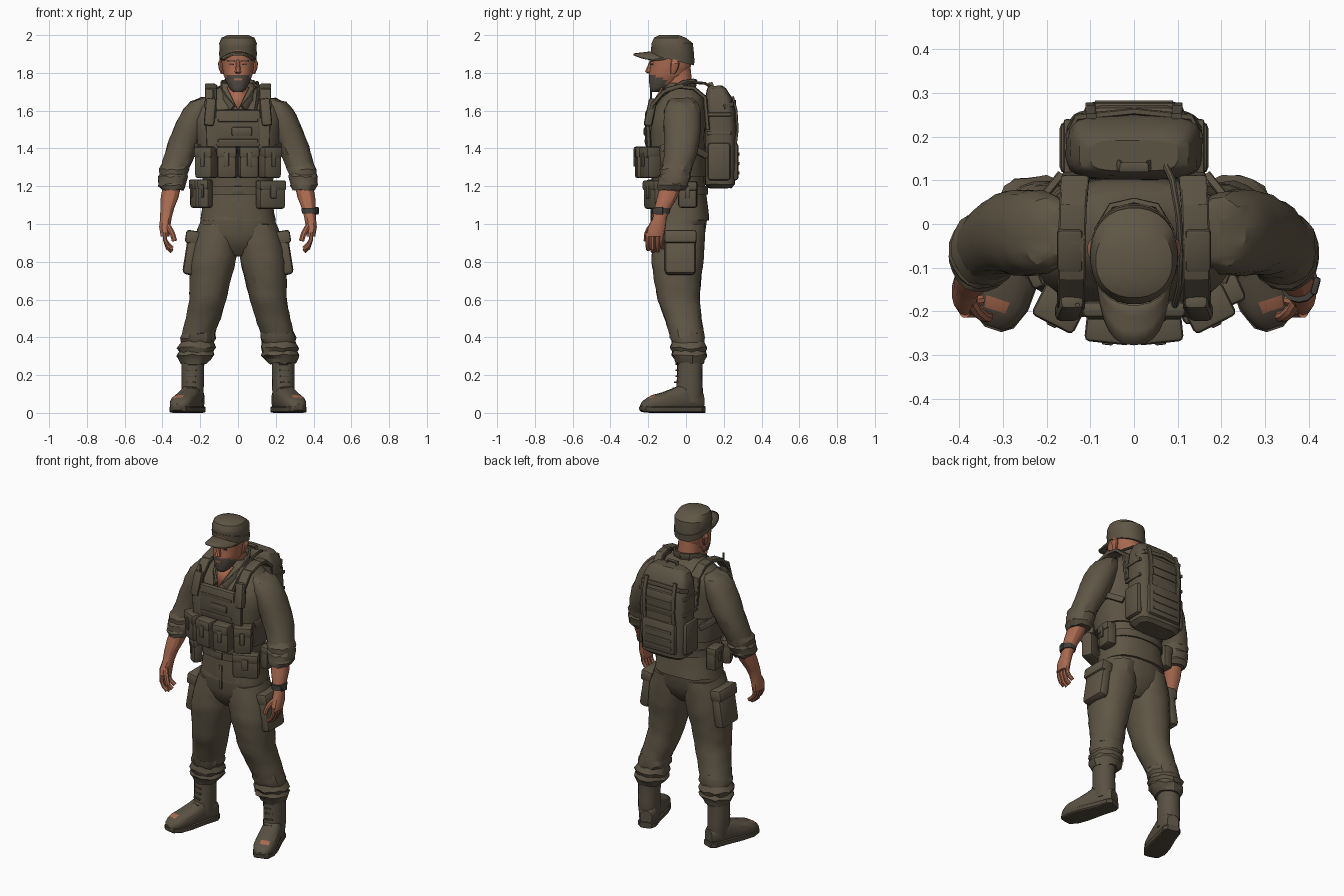
import bpy, bmesh, math, random
from mathutils import Vector, Matrix

random.seed(4)

def material(name, rgb):
    m = bpy.data.materials.new(name)
    m.diffuse_color = (*rgb, 1)
    return m

OLIVE = material("olive_cloth", (0.114, 0.093, 0.060))
GEAR = material("olive_webbing", (0.105, 0.087, 0.057))
BOOT = material("boot_leather", (0.100, 0.082, 0.055))
SOLE = material("dark_sole", (0.080, 0.066, 0.045))
SKIN = material("skin", (0.40, 0.145, 0.080))
BEARD = material("beard", (0.085, 0.070, 0.053))
DARK = material("dark_grey", (0.055, 0.050, 0.042))

def finish(name, bm, mat, matrix=None, sx=1):
    m = Matrix.Diagonal((sx, 1, 1, 1)) @ (matrix or Matrix.Identity(4))
    bm.transform(m)
    bmesh.ops.recalc_face_normals(bm, faces=bm.faces)
    me = bpy.data.meshes.new(name)
    bm.to_mesh(me)
    bm.free()
    me.materials.append(mat)
    ob = bpy.data.objects.new(name, me)
    bpy.context.collection.objects.link(ob)
    return ob

def skin_rings(bm, rings):
    rows = [[bm.verts.new(p) for p in r] for r in rings]
    n = len(rows[0])
    for a, b in zip(rows, rows[1:]):
        for i in range(n):
            bm.faces.new((a[i], a[(i + 1) % n], b[(i + 1) % n], b[i]))
    bm.faces.new(rows[0])
    bm.faces.new(rows[-1])

def power(v, e):
    return math.copysign(abs(v) ** e, v)

def section(n, p):
    angles = [2 * math.pi * (i + 0.5) / n for i in range(n)]
    return [(power(math.cos(a), 2 / p), power(math.sin(a), 2 / p)) for a in angles]

def loft(name, rings, mat, sx=1, n=20, p=2.2, fold=0, steps=1, along_y=False, matrix=None):
    """Rings are (x, y, z, half width, half depth); along_y uses upright sections."""
    full = []
    for a, b in zip(rings, rings[1:]):
        full += [[u + (v - u) * k / steps for u, v in zip(a, b)] for k in range(steps)]
    full.append(rings[-1])
    loops = []
    for x, y, z, rx, ry in full:
        loop = []
        for c, s in section(n, p):
            f = 1 + random.uniform(-fold, fold)
            loop.append((x + rx * c * f, y, z + ry * s * f) if along_y else
                        (x + rx * c * f, y + ry * s * f, z + random.uniform(-fold, fold) * 0.15))
        loops.append(loop)
    bm = bmesh.new()
    skin_rings(bm, loops)
    return finish(name, bm, mat, matrix, sx)

def sweep(name, pts, size, mat, sx=1, n=8, p=2, ref=(1, 0, 0)):
    """Sweep a section of half sizes (along ref, across ref) through points."""
    pts = [Vector(q) for q in pts]
    loops = []
    for i, q in enumerate(pts):
        t = (pts[min(i + 1, len(pts) - 1)] - pts[max(i - 1, 0)]).normalized()
        u = Vector(ref)
        u = (u - t * u.dot(t)).normalized()
        v = t.cross(u)
        loops.append([q + u * size[0] * c + v * size[1] * s for c, s in section(n, p)])
    bm = bmesh.new()
    skin_rings(bm, loops)
    return finish(name, bm, mat, None, sx)

def box(name, loc, size, mat, sx=1, rz=0, rx=0, ry=0, bevel=0.008):
    bm = bmesh.new()
    bmesh.ops.create_cube(bm, size=1)
    bm.transform(Matrix.Diagonal((*size, 1)))
    bmesh.ops.bevel(bm, geom=bm.edges[:], offset=min(bevel, min(size) * 0.4), segments=2,
                    affect='EDGES', profile=0.5)
    m = Matrix.Translation(loc)
    for ang, ax in ((rz, 'Z'), (ry, 'Y'), (rx, 'X')):
        m = m @ Matrix.Rotation(math.radians(ang), 4, ax)
    return finish(name, bm, mat, m, sx)

def pouch(name, loc, size, sx=1, rz=0, ry=0):
    """Pocket body with a raised flap and a closing tab on its outer (-y) face."""
    m = Matrix.Translation(loc) @ Matrix.Rotation(math.radians(rz), 4, 'Z')
    w, d, h = size
    box(name, loc, size, GEAR, sx, rz, ry=ry, bevel=0.016)
    box(name + "_flap", m @ Vector((0, -0.006, h * 0.33)), (w * 1.03, d, h * 0.36), GEAR, sx, rz, ry=ry, bevel=0.012)
    box(name + "_tab", m @ Vector((0, -d / 2 - 0.005, h * 0.1)), (w * 0.25, 0.01, h * 0.45), GEAR, sx, rz, ry=ry, bevel=0.004)

# Shirt body and trouser seat
loft("shirt", [(0, -.03, 1.02, .20, .155), (0, -.03, 1.10, .185, .145), (0, -.04, 1.2, .18, .14),
     (0, -.045, 1.3, .2, .145), (0, -.05, 1.42, .22, .15), (0, -.045, 1.55, .232, .152),
     (0, -.03, 1.62, .215, .138), (0, -.02, 1.67, .172, .115), (0, -.03, 1.72, .105, .085),
     (0, -.03, 1.745, .08, .072)], OLIVE, n=28, p=2.4, fold=.012, steps=2)
loft("trouser_seat", [(0, -.035, 1.16, .178, .145), (0, -.035, 1.05, .195, .15), (0, -.04, .95, .212, .143),
     (0, -.04, .88, .17, .118), (0, -.04, .83, .05, .07)], OLIVE, n=24, p=2.3, fold=.01)
box("trouser_fly", (.008, -.184, 1.04), (.022, .01, .15), OLIVE, bevel=.004)

# Neck, head and face
loft("neck", [(0, -.03, 1.62, .072, .075), (0, -.035, 1.72, .066, .072), (0, -.05, 1.83, .066, .075)], SKIN, n=16)
head = loft("head", [(0, -.158, 1.7, .026, .028), (0, -.145, 1.713, .042, .046), (0, -.118, 1.75, .062, .078),
     (0, -.094, 1.79, .077, .102), (0, -.082, 1.83, .085, .108), (0, -.08, 1.88, .089, .11),
     (0, -.075, 1.94, .085, .108)], SKIN, n=24, steps=3)
head.data.materials.append(BEARD)
for f in head.data.polygons:
    c = f.center
    if c.y < -.11 and c.z < 1.787 - .4 * max(0, c.y + .17):
        f.material_index = 1
box("mouth", (0, -.1925, 1.765), (.042, .008, .012), SKIN, bevel=.003)
loft("nose", [(0, -.196, 1.798, .012, .008), (0, -.2, 1.806, .02, .018), (0, -.195, 1.83, .013, .013),
     (0, -.182, 1.87, .009, .008)], SKIN, n=8)
for sx in (1, -1):
    loft("ear", [(.083, -.07, 1.795, .008, .012), (.09, -.062, 1.82, .012, .02),
         (.094, -.058, 1.85, .013, .024), (.09, -.06, 1.87, .008, .015)], SKIN, sx, n=10)
    box("eye", (.036, -.181, 1.845), (.024, .008, .008), DARK, sx, rz=18, bevel=.002)
    box("eyebrow", (.038, -.182, 1.864), (.044, .009, .008), BEARD, sx, rz=20, bevel=.002)

# Cap: domed crown with a tilted rim, band and curved bill
crown = loft("cap_crown", [(0, -.07, 1.872, .094, .11), (0, -.07, 1.92, .099, .114), (0, -.073, 1.957, .1, .11),
     (0, -.085, 1.986, .088, .084), (0, -.09, 2.0, .055, .052)], OLIVE, n=28)
band = loft("cap_band", [(0, -.07, 1.868, .097, .113), (0, -.07, 1.908, .101, .117)], OLIVE, n=28)
for part in (crown, band):
    for v in part.data.vertices:
        if v.co.z < 1.94:
            v.co.z -= .25 * (v.co.y + .07)
bm = bmesh.new()
rows = []
for k in range(4):
    t = k / 3
    row = []
    for i in range(13):
        a = math.radians(-78 + 13 * i)
        s, c = math.sin(a), math.cos(a)
        so, co = power(s, 1 - .2 * t), power(c, 1 - .3 * t)
        row.append(bm.verts.new((so * (.097 - .012 * t), -.07 - co * (.109 + .099 * t), 1.915 - .04 * s * s - .012 * t)))
    rows.append(row)
for a, b in zip(rows, rows[1:]):
    for i in range(12):
        bm.faces.new((a[i], a[i + 1], b[i + 1], b[i]))
finish("cap_bill", bm, OLIVE).modifiers.new("thick", 'SOLIDIFY').thickness = .01

# Open neck
bm = bmesh.new()
bm.faces.new([bm.verts.new(q) for q in ((-.058, -.122, 1.72), (.058, -.122, 1.72), (0, -.196, 1.6))])
finish("throat", bm, SKIN).modifiers.new("thick", 'SOLIDIFY').thickness = .008

for sx in (1, -1):
    sweep("collar", [(0, .05, 1.745), (.05, .04, 1.748), (.082, -.01, 1.74), (.088, -.07, 1.708),
          (.07, -.135, 1.66), (.03, -.18, 1.61)], (.022, .008), OLIVE, sx, p=4, ref=(0, .2, 1))
    # Sleeve with rolled cuff
    loft("sleeve", [(.165, -.02, 1.668, .035, .055), (.19, -.02, 1.645, .065, .08), (.212, -.02, 1.605, .08, .094),
         (.24, -.02, 1.54, .086, .1), (.275, -.02, 1.45, .088, .095), (.307, -.03, 1.37, .082, .087),
         (.335, -.05, 1.29, .075, .08)], OLIVE, sx, fold=.03, steps=2)
    loft("rolled_cuff", [(.33, -.045, 1.32, .07, .077), (.338, -.055, 1.29, .08, .086), (.342, -.058, 1.262, .074, .08),
         (.345, -.06, 1.25, .078, .088), (.348, -.068, 1.215, .072, .08), (.35, -.07, 1.205, .073, .084),
         (.347, -.078, 1.18, .058, .072)], OLIVE, sx, fold=.035)
    # Forearm and hand
    loft("forearm", [(.348, -.075, 1.21, .05, .06), (.362, -.1, 1.14, .048, .054), (.375, -.125, 1.08, .037, .044),
         (.382, -.14, 1.03, .031, .037), (.388, -.155, .985, .03, .048), (.386, -.165, .935, .024, .048)], SKIN, sx, n=14)
    for i in range(4):
        y, d = -.203 + .025 * i, (.0, .012, .008, -.008)[i]
        sweep("finger", [(.388, y, .955), (.386, y, .915), (.372, y, .885 - d), (.35, y + .004, .866 - d)],
              (.0125, .012), SKIN, sx, ref=(0, 1, 0))
    sweep("thumb", [(.38, -.17, 1.0), (.362, -.198, .975), (.346, -.21, .945), (.336, -.212, .91)], (.015, .013), SKIN, sx)
    # Trouser leg with gathered hem
    loft("trouser_leg", [(.10, -.035, 1.0, .105, .135), (.118, -.04, .9, .122, .14), (.134, -.045, .8, .122, .138),
         (.148, -.045, .7, .11, .124), (.16, -.04, .6, .098, .112), (.184, -.015, .5, .093, .098),
         (.208, .003, .42, .088, .092)], OLIVE, sx, fold=.024, steps=3)
    loft("gathered_hem", [(.203, 0, .45, .082, .088), (.212, .008, .395, .095, .092), (.216, .01, .375, .088, .086),
         (.22, .014, .345, .102, .096), (.222, .015, .325, .092, .087), (.224, .016, .305, .1, .094),
         (.23, .018, .285, .085, .08), (.234, .02, .262, .07, .074)], OLIVE, sx, fold=.045)
    # Cargo pocket
    box("cargo_pocket", (.246, -.03, .845), (.066, .165, .23), OLIVE, sx, ry=-9, bevel=.022)
    box("cargo_flap", (.24, -.03, .93), (.076, .172, .07), OLIVE, sx, ry=-9, bevel=.014)
    # Boot, splayed outward, with a scuffed toe
    loft("boot_shaft", [(.238, .02, .31, .062, .068), (.24, .02, .2, .06, .067), (.24, .018, .12, .059, .072),
         (.24, .015, .06, .055, .07)], BOOT, sx, n=16, fold=.02, steps=2)
    foot = Matrix.Translation((.238, .02, 0)) @ Matrix.Rotation(math.radians(18), 4, 'Z')
    toe = loft("boot_foot", [(0, .07, .06, .035, .045), (0, .04, .07, .052, .065), (0, -.04, .08, .056, .075),
         (0, -.09, .067, .06, .064), (0, -.15, .056, .064, .053), (0, -.205, .05, .061, .045),
         (0, -.232, .044, .054, .037), (0, -.257, .038, .04, .026), (0, -.27, .032, .02, .014)],
         BOOT, sx, n=16, p=2.6, along_y=True, matrix=foot)
    toe.data.materials.append(SKIN)
    for f in toe.data.polygons:
        if f.center.z > .078 and -.21 < f.center.y < -.175 and abs(f.center.x) > .3:
            f.material_index = 1
    loft("boot_sole", [(0, .076, .018, .034, .018), (0, .05, .018, .054, .018), (0, -.03, .018, .056, .018),
         (0, -.14, .018, .067, .018), (0, -.21, .018, .064, .018), (0, -.258, .02, .045, .016),
         (0, -.275, .024, .02, .01)], SOLE, sx, n=12, p=6, along_y=True, matrix=foot)
    for i in range(5):
        box("boot_lace", (.242 + .002 * (4 - i), -.044 - .008 * max(0, 2 - i), .13 + .032 * i), (.05, .012, .008), BOOT, sx, rz=16, bevel=.003)
    # Shoulder harness
    sweep("shoulder_strap", [(.135, -.195, 1.38), (.14, -.202, 1.52), (.145, -.18, 1.63), (.143, -.12, 1.70), (.142, -.04, 1.728),
          (.14, .04, 1.72), (.135, .1, 1.67), (.13, .115, 1.5)], (.032, .012), GEAR, sx, p=5, n=12)
    box("strap_pouch", (.148, -.188, 1.59), (.056, .045, .15), GEAR, sx, rx=-12, ry=-5, bevel=.014)
    box("strap_pad", (.147, -.06, 1.722), (.058, .1, .024), GEAR, sx, rx=15)
    sweep("side_strap", [(.205, -.13, 1.4), (.232, -.06, 1.42), (.225, .04, 1.4), (.17, .11, 1.36)], (.018, .01), GEAR, sx, p=5, ref=(0, 0, 1))
    # Ammunition pouches across the belly
    pouch("inner_ammo_pouch", (.056, -.225, 1.325), (.104, .085, .165), sx, rz=6)
    pouch("outer_ammo_pouch", (.167, -.187, 1.325), (.104, .085, .165), sx, rz=27)
    # Rear hip pouch
    pouch("hip_pouch", (.205, .01, 1.155), (.1, .065, .14), sx, rz=85)
    # Pack side pockets and straps
    box("pack_side_pocket", (.15, .175, 1.33), (.042, .12, .2), GEAR, sx, bevel=.018)
    for z in (1.48, 1.58):
        box("pack_side_strap", (.152, .175, z), (.018, .13, .02), GEAR, sx, bevel=.005)
    sweep("pack_lid_strap", [(.1, .262, 1.42), (.1, .272, 1.5), (.1, .266, 1.6), (.098, .247, 1.675)], (.012, .007), GEAR, sx, p=5)

# Vest front
loft("vest_band", [(0, -.045, 1.25, .2, .155), (0, -.05, 1.4, .228, .16)], GEAR, n=28, p=2.5)
box("chest_panel", (0, -.196, 1.505), (.24, .04, .2), GEAR, bevel=.016)
box("chest_pocket", (.02, -.214, 1.49), (.11, .02, .045), GEAR)
for z in (1.44, 1.55):
    box("chest_webbing", (0, -.214, z), (.21, .01, .018), GEAR, bevel=.003)
sweep("radio_aerial", [(-.13, -.185, 1.5), (-.13, -.186, 1.71)], (.005, .005), GEAR)
sweep("drinking_tube", [(.06, .16, 1.71), (.088, .1, 1.745), (.102, .02, 1.75), (.108, -.07, 1.72), (.105, -.14, 1.67),
      (.09, -.2, 1.58)], (.008, .008), GEAR)

# Belt and its pouches
loft("belt", [(0, -.037, 1.155, .188, .155), (0, -.037, 1.2, .188, .155)], GEAR, n=28, p=2.4)
box("belt_buckle", (0, -.193, 1.178), (.05, .014, .045), GEAR, bevel=.005)
pouch("large_belt_pouch", (.172, -.165, 1.155), (.15, .07, .15), rz=24)
pouch("front_belt_pouch", (-.172, -.165, 1.16), (.065, .06, .15), rz=-28)
pouch("side_belt_pouch", (-.215, -.1, 1.16), (.08, .06, .15), rz=-65)

# Wrist watch
loft("watch_strap", [(.377, -.13, 1.085, .043, .049), (.379, -.134, 1.055, .041, .047)], DARK, n=14)
box("watch_face", (.416, -.142, 1.07), (.016, .042, .042), DARK, rz=-15)

# Backpack
loft("pack_body", [(0, .18, 1.19, .12, .06), (0, .18, 1.21, .147, .08), (0, .183, 1.32, .154, .083), (0, .183, 1.5, .156, .084),
     (0, .18, 1.6, .156, .08), (0, .172, 1.67, .146, .07), (0, .163, 1.715, .125, .052), (0, .157, 1.732, .1, .035)],
     GEAR, n=32, p=4, fold=.01, steps=2)
box("pack_lower_pocket", (0, .254, 1.33), (.23, .05, .2), GEAR, bevel=.02)
box("pack_upper_pocket", (0, .249, 1.535), (.19, .045, .15), GEAR, bevel=.02)
for z in (1.27, 1.32, 1.37, 1.5, 1.55):
    box("pack_webbing", (0, .279 if z < 1.45 else .272, z), (.18, .009, .018), GEAR, bevel=.003)
sweep("pack_lid_seam", [(-.152, .2, 1.62), (-.13, .245, 1.635), (0, .258, 1.645), (.13, .245, 1.635), (.152, .2, 1.62)],
      (.012, .008), GEAR, p=4, ref=(0, 0, 1))
sweep("pack_handle", [(-.04, .14, 1.715), (-.03, .13, 1.745), (.03, .13, 1.745), (.04, .14, 1.715)], (.012, .006), GEAR, p=4, ref=(0, 1, 0))

# Smooth shading with sharp edges kept
meshes = [o for o in bpy.context.scene.objects if o.type == 'MESH']
for o in meshes:
    o.select_set(True)
bpy.context.view_layer.objects.active = meshes[0]
bpy.ops.object.shade_smooth_by_angle(angle=math.radians(28))
